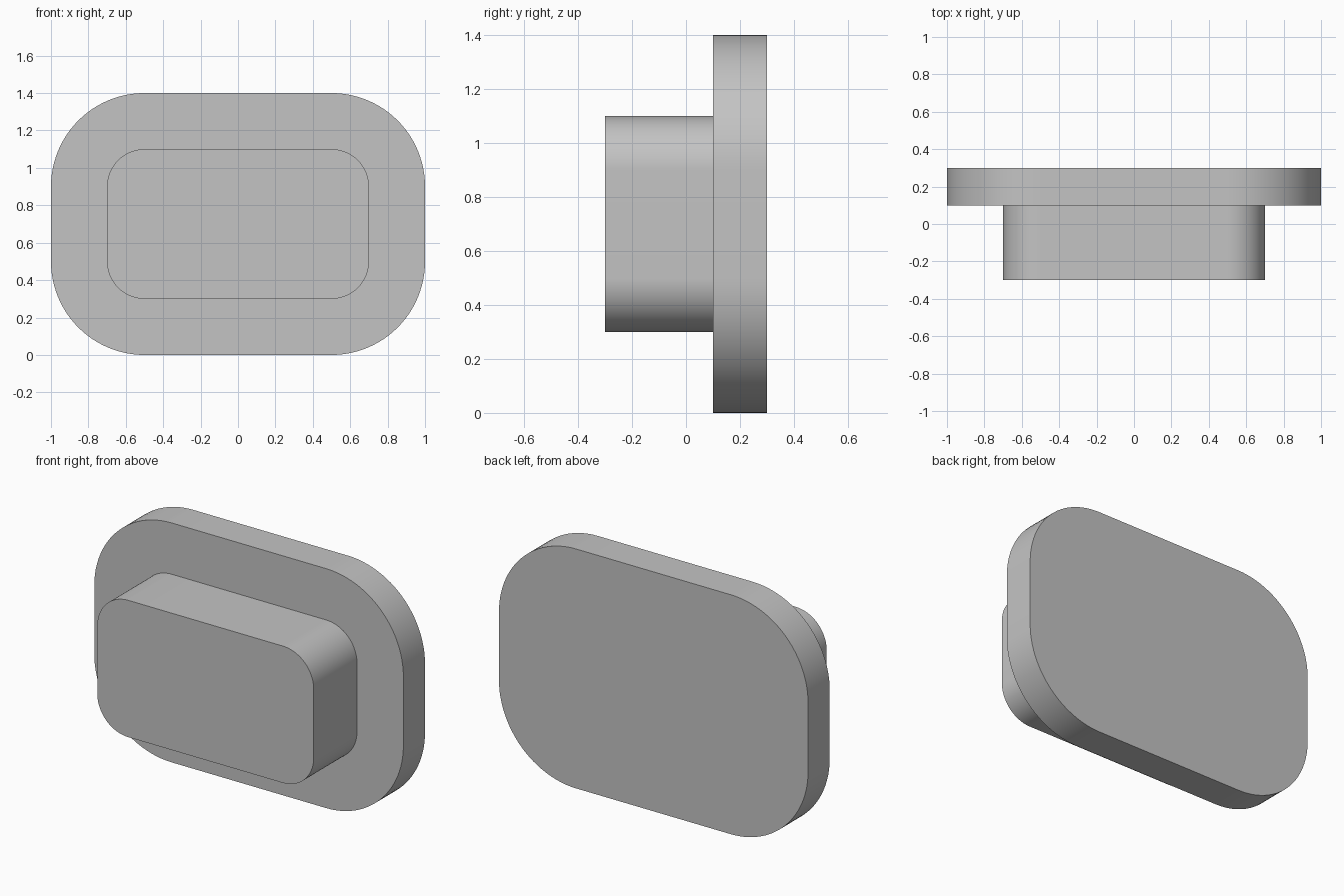
import bpy
import bmesh
from math import cos, sin, pi, radians

cube = bpy.data.objects.get("Cube")
if cube:
    bpy.data.objects.remove(cube, do_unlink=True)

grey = bpy.data.materials.new("plain grey")
grey.use_nodes = True
colour = (0.55, 0.55, 0.55, 1)
grey.diffuse_color = colour
grey.node_tree.nodes["Principled BSDF"].inputs["Base Color"].default_value = colour

MID_Z = 0.7
STEPS = 24


def rounded_slab(name, half_x, half_z, radius, y_front, y_back):
    """Rounded rectangle facing the front, extruded backwards."""
    bm = bmesh.new()
    ring = []
    for corner, (sx, sz) in enumerate([(1, 1), (-1, 1), (-1, -1), (1, -1)]):
        cx, cz = sx * (half_x - radius), sz * (half_z - radius)
        for i in range(STEPS + 1):
            a = (corner + i / STEPS) * pi / 2
            ring.append(bm.verts.new((cx + radius * cos(a), y_front,
                                      MID_Z + cz + radius * sin(a))))
    face = bm.faces.new(ring)
    extruded = bmesh.ops.extrude_face_region(bm, geom=[face], use_keep_orig=True)
    moved = [v for v in extruded["geom"] if isinstance(v, bmesh.types.BMVert)]
    bmesh.ops.translate(bm, verts=moved, vec=(0, y_back - y_front, 0))
    bmesh.ops.recalc_face_normals(bm, faces=bm.faces)

    mesh = bpy.data.meshes.new(name)
    bm.to_mesh(mesh)
    bm.free()
    mesh.materials.append(grey)
    obj = bpy.data.objects.new(name, mesh)
    bpy.context.collection.objects.link(obj)

    # Smooth rim, sharp front and back edges
    bpy.ops.object.select_all(action='DESELECT')
    obj.select_set(True)
    bpy.context.view_layer.objects.active = obj
    bpy.ops.object.shade_smooth_by_angle(angle=radians(30))
    return obj


# Wide back plate and the smaller block standing out in front of it
rounded_slab("back_plate", 1.0, 0.7, 0.5, 0.1, 0.3)
rounded_slab("front_block", 0.7, 0.4, 0.2, -0.3, 0.1)
